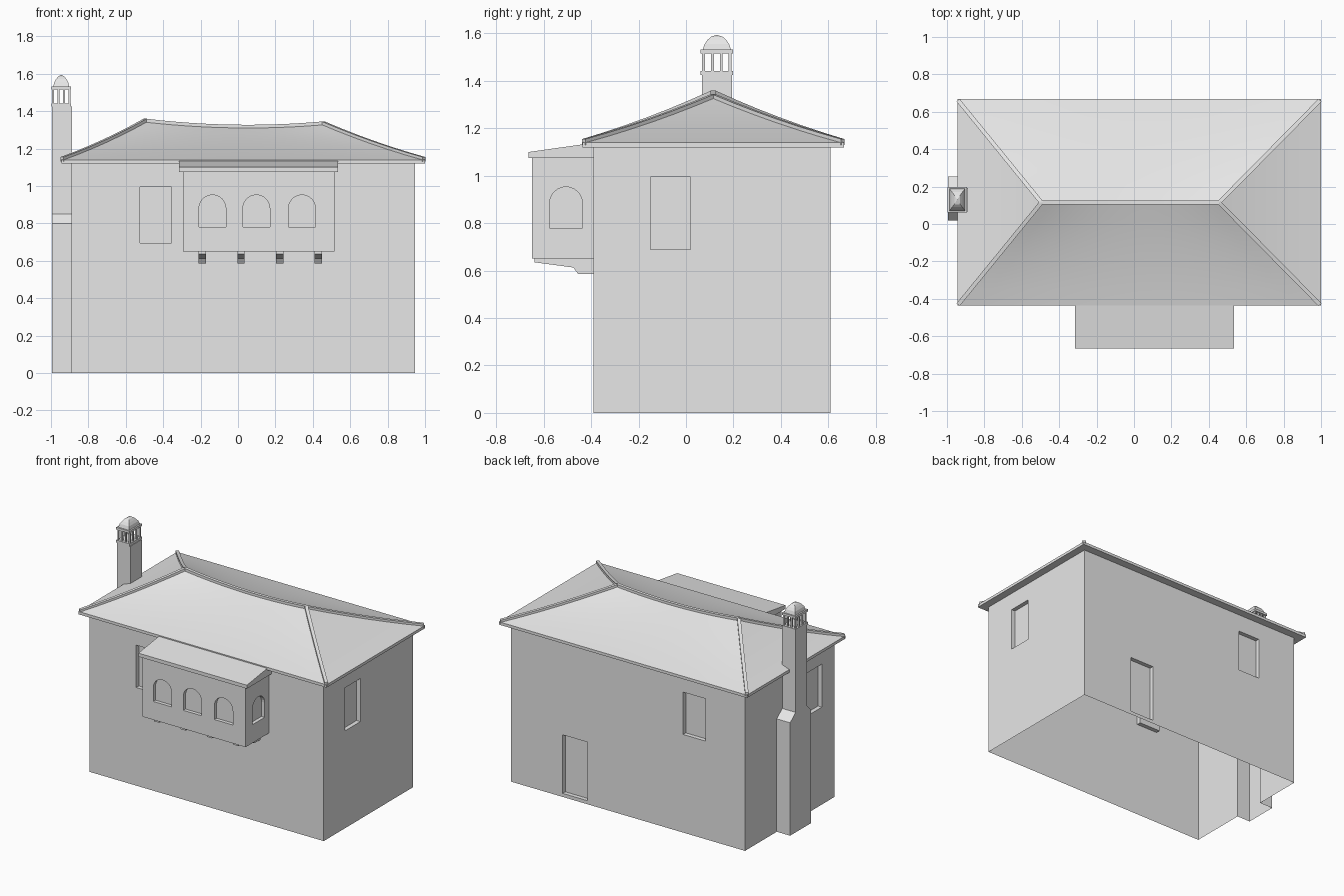
import bpy, bmesh, math
from mathutils import Vector

if "Cube" in bpy.data.objects:
    bpy.data.objects.remove(bpy.data.objects["Cube"], do_unlink=True)

plaster = bpy.data.materials.new("light_grey")
plaster.use_nodes = True
plaster.diffuse_color = (0.8, 0.8, 0.8, 1)
plaster.node_tree.nodes["Principled BSDF"].inputs["Base Color"].default_value = (0.8, 0.8, 0.8, 1)


def finish(name, bm):
    bmesh.ops.recalc_face_normals(bm, faces=bm.faces)
    mesh = bpy.data.meshes.new(name)
    bm.to_mesh(mesh)
    bm.free()
    mesh.materials.append(plaster)
    obj = bpy.data.objects.new(name, mesh)
    bpy.context.collection.objects.link(obj)
    return obj


def prism(name, profile, axis, a, b):
    """Extrude a profile of (y, z) along x, or of (x, z) along y."""
    bm = bmesh.new()
    place = (lambda p: (a, p[0], p[1])) if axis == "x" else (lambda p: (p[0], a, p[1]))
    face = bm.faces.new([bm.verts.new(place(p)) for p in profile])
    new = bmesh.ops.extrude_face_region(bm, geom=[face])["geom"]
    shift = Vector((b - a, 0, 0)) if axis == "x" else Vector((0, b - a, 0))
    bmesh.ops.translate(bm, vec=shift, verts=[g for g in new if isinstance(g, bmesh.types.BMVert)])
    return finish(name, bm)


def rect(u0, u1, z0, z1):
    return [(u0, z0), (u1, z0), (u1, z1), (u0, z1)]


def arch(centre, z0, spring, r, steps=12):
    curve = [(centre + r * math.cos(math.pi * i / steps), spring + r * math.sin(math.pi * i / steps))
             for i in range(steps + 1)]
    return [(centre - r, z0), (centre + r, z0)] + curve


def box(name, x0, x1, y0, y1, z0, z1):
    return prism(name, rect(y0, y1, z0, z1), "x", x0, x1)


def combine(obj, other, operation):
    mod = obj.modifiers.new("join", "BOOLEAN")
    mod.operation, mod.solver, mod.object = operation, "EXACT", other
    bpy.context.view_layer.objects.active = obj
    bpy.ops.object.modifier_apply(modifier=mod.name)
    bpy.data.objects.remove(other, do_unlink=True)


# House walls with the chimney stack joined on, recessed openings and an open base
X0, X1, Y0, Y1 = -0.89, 0.945, -0.39, 0.61
walls = box("house_walls", X0, X1, Y0, Y1, 0, 1.125)
stack = [(0.02, 0), (0.255, 0), (0.255, 0.8), (0.193, 0.85), (0.193, 1.425),
         (0.067, 1.425), (0.067, 0.85), (0.02, 0.8)]
combine(walls, prism("chimney_stack", stack, "x", -0.995, X0 + 0.002), "UNION")
D, OUT = 0.03, 0.02
openings = [("y", rect(-0.525, -0.355, 0.695, 0.995), Y0 - OUT, Y0 + D),
            ("y", rect(-0.58, -0.405, 0.695, 0.995), Y1 - D, Y1 + OUT),
            ("y", rect(0.345, 0.54, 0.025, 0.44), Y1 - D, Y1 + OUT),
            ("x", rect(-0.15, 0.02, 0.69, 0.995), X1 - D, X1 + OUT),
            ("x", rect(-0.25, -0.08, 0.69, 0.995), X0 - OUT, X0 + D)]
for axis, shape, a, b in openings:
    combine(walls, prism("cutter", shape, axis, a, b), "DIFFERENCE")
bm = bmesh.new()
bm.from_mesh(walls.data)
base = [f for f in bm.faces if all(v.co.z < 0.001 for v in f.verts)]
bmesh.ops.delete(bm, geom=base, context="FACES")
bm.to_mesh(walls.data)
bm.free()

# Bay with arched recesses on three sides
BX0, BX1, BY = -0.295, 0.515, -0.65
bay = box("bay", BX0, BX1, BY, Y0, 0.65, 1.08)
for x in (-0.137, 0.098, 0.342):
    combine(bay, prism("cutter", arch(x, 0.78, 0.88, 0.072), "y", BY - OUT, BY + 0.025), "DIFFERENCE")
for a, b in ((BX0 - OUT, BX0 + 0.025), (BX1 - 0.025, BX1 + OUT)):
    combine(bay, prism("cutter", arch(-0.506, 0.78, 0.884, 0.069), "x", a, b), "DIFFERENCE")
prism("bay_roof", [(-0.665, 1.075), (-0.665, 1.1), (-0.43, 1.133), (Y0, 1.133), (Y0, 1.075)],
      "x", -0.315, 0.535)

# Corbels under the bay
corbel = [(-0.638, 0.65), (-0.638, 0.635), (-0.475, 0.613), (-0.455, 0.586), (Y0, 0.586), (Y0, 0.65)]
for i in range(4):
    x = -0.21 + i * 0.206
    prism(f"corbel_{i + 1}", corbel, "x", x, x + 0.04)

# Hipped roof with sagging ridge and slopes
EX0, EX1, EY0, EY1, EZ = -0.945, 1.0, -0.437, 0.667, 1.14
RX0, RX1, RY = -0.495, 0.455, 0.115
box("eaves", EX0, EX1, EY0, EY1, 1.12, EZ)


def ridge(s):
    return Vector((RX0 + (RX1 - RX0) * s, RY, 1.347 - 0.015 * s - 0.1 * s * (1 - s)))


def slope(eave, top, t):
    p = eave.lerp(top, t)
    p.z = EZ + (top.z - EZ) * (t - 0.22 * t * (1 - t))
    return p


corners = [Vector((x, y, EZ)) for x, y in ((EX0, EY0), (EX1, EY0), (EX1, EY1), (EX0, EY1))]
ends = [0, 1, 1, 0]
COLS, ROWS = 16, 6
bm = bmesh.new()
for k in range(4):
    n = (k + 1) % 4
    grid = []
    for j in range(ROWS + 1):
        row = []
        for i in range(COLS + 1):
            u = i / COLS
            eave = corners[k].lerp(corners[n], u)
            row.append(bm.verts.new(slope(eave, ridge(ends[k] + (ends[n] - ends[k]) * u), j / ROWS)))
        grid.append(row)
    for j in range(ROWS):
        for i in range(COLS):
            bm.faces.new((grid[j][i], grid[j][i + 1], grid[j + 1][i + 1], grid[j + 1][i]))
bmesh.ops.remove_doubles(bm, verts=bm.verts, dist=0.0005)
roof = finish("main_roof", bm)
roof.select_set(True)
bpy.context.view_layer.objects.active = roof
bpy.ops.object.shade_smooth_by_angle(angle=math.radians(15))


# Cap strips along the ridge and hips
def strip(name, path, half=0.011, up=0.013):
    d = path[-1] - path[0]
    side = Vector((-d.y, d.x, 0)).normalized() * half
    bm = bmesh.new()
    rings = [[bm.verts.new(p + side * s + Vector((0, 0, z)))
              for s, z in ((-1, -0.012), (1, -0.012), (1, up), (-1, up))] for p in path]
    for a, b in zip(rings, rings[1:]):
        for i in range(4):
            bm.faces.new((a[i], a[(i + 1) % 4], b[(i + 1) % 4], b[i]))
    bm.faces.new(rings[0])
    bm.faces.new(rings[-1])
    return finish(name, bm)


strip("ridge_cap", [ridge(i / COLS) for i in range(COLS + 1)])
for k in range(4):
    strip(f"hip_cap_{k + 1}", [slope(corners[k], ridge(ends[k]), 0.01 + 0.99 * j / ROWS) for j in range(ROWS + 1)])

# Chimney head: ledges, open ring of posts and a faceted dome
CX, CY = -0.945, 0.13


def ledge(name, hx, hy, z0, z1):
    return box(name, CX - hx, CX + hx, CY - hy, CY + hy, z0, z1)


ledge("chimney_lower_ledge", 0.053, 0.069, 1.424, 1.442)
ledge("chimney_upper_ledge", 0.053, 0.069, 1.516, 1.532)
count = 0
for i in range(4):
    for j in range(4):
        if i in (0, 3) or j in (0, 3):
            count += 1
            x, y = CX + (i - 1.5) * 0.0293, CY + (j - 1.5) * 0.0373
            box(f"chimney_post_{count}", x - 0.005, x + 0.005, y - 0.006, y + 0.006, 1.44, 1.518)
bm = bmesh.new()
rings = []
for hx, hy, z in ((0.043, 0.06, 1.53), (0.037, 0.052, 1.555), (0.027, 0.04, 1.572), (0.016, 0.025, 1.586)):
    rings.append([bm.verts.new((CX + hx * a, CY + hy * b, z)) for a, b in ((-1, -1), (1, -1), (1, 1), (-1, 1))])
apex = bm.verts.new((CX, CY, 1.594))
for i in range(4):
    for a, b in zip(rings, rings[1:]):
        bm.faces.new((a[i], a[(i + 1) % 4], b[(i + 1) % 4], b[i]))
    bm.faces.new((rings[-1][i], rings[-1][(i + 1) % 4], apex))
bm.faces.new(rings[0])
finish("chimney_dome", bm)
